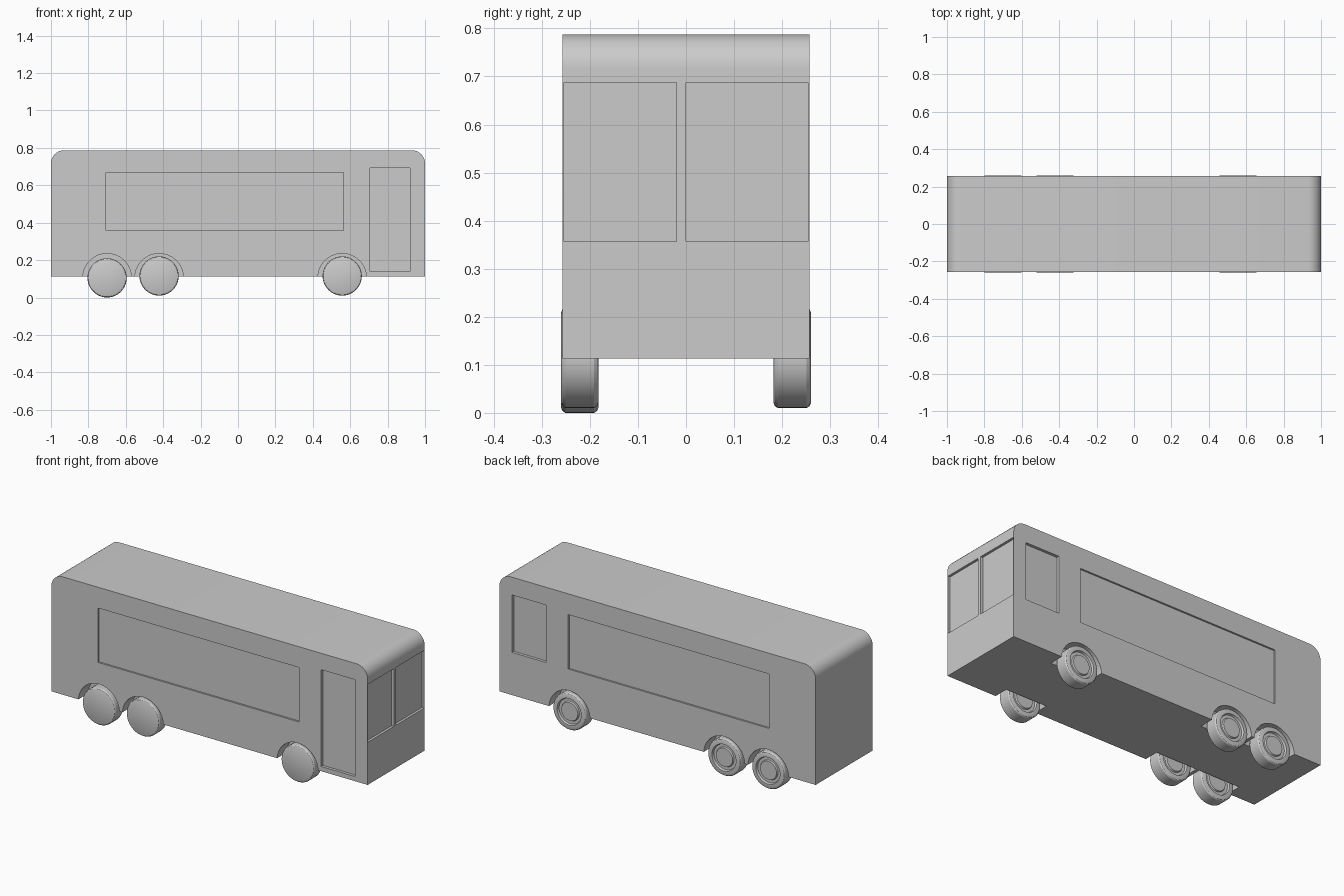
import bpy, bmesh, math
from mathutils import Matrix, Vector

if "Cube" in bpy.data.objects:
    bpy.data.objects.remove(bpy.data.objects["Cube"])

HALF_W, Z0, Z1, R = 0.257, 0.113, 0.787, 0.07
WHEELS_X = (-0.70, -0.422, 0.557)


def finish(bm, name):
    bmesh.ops.recalc_face_normals(bm, faces=bm.faces)
    mesh = bpy.data.meshes.new(name)
    bm.to_mesh(mesh)
    bm.free()
    ob = bpy.data.objects.new(name, mesh)
    bpy.context.collection.objects.link(ob)
    return ob


def smooth(ob):
    bpy.ops.object.select_all(action='DESELECT')
    ob.select_set(True)
    bpy.context.view_layer.objects.active = ob
    bpy.ops.object.shade_smooth_by_angle(angle=math.radians(30))


def box(bm, lo, hi):
    lo, hi = Vector(lo), Vector(hi)
    m = Matrix.Translation((lo + hi) / 2) @ Matrix.Diagonal((*(hi - lo), 1))
    bmesh.ops.create_cube(bm, size=1, matrix=m)


# Body shell: side profile with rounded roof ends, extruded across the width
bm = bmesh.new()
profile = [(-1, Z0), (1, Z0)]
for cx, start in ((1 - R, 0), (-1 + R, 90)):
    for i in range(9):
        a = math.radians(start + 90 * i / 8)
        profile.append((cx + R * math.cos(a), Z1 - R + R * math.sin(a)))
face = bm.faces.new([bm.verts.new((x, -HALF_W, z)) for x, z in profile])
ext = bmesh.ops.extrude_face_region(bm, geom=[face])
bmesh.ops.translate(bm, vec=(0, 2 * HALF_W, 0),
                    verts=[g for g in ext['geom'] if isinstance(g, bmesh.types.BMVert)])
body = finish(bm, "bus_body")

# Recess cutters: side windows, door, driver window, windscreen halves, arches
bm = bmesh.new()
for s in (-1, 1):
    def side(x0, x1, z0, z1, depth):
        y = sorted((s * (HALF_W - depth), s * (HALF_W + 0.1)))
        box(bm, (x0, y[0], z0), (x1, y[1], z1))
    side(-0.705, 0.565, 0.357, 0.668, 0.01)
    side(0.705, 0.92, 0.14 if s < 0 else 0.357, 0.693 if s < 0 else 0.685, 0.016)
    for x in WHEELS_X:
        m = Matrix.Translation((x, s * (HALF_W + 0.005), 0.105)) @ Matrix.Rotation(math.pi / 2, 4, 'X')
        bmesh.ops.create_cone(bm, cap_ends=True, segments=48, radius1=0.13,
                              radius2=0.13, depth=0.18, matrix=m)
for y0, y1 in ((-0.254, -0.02), (0.0, 0.254)):
    box(bm, (0.986, y0, 0.357), (1.1, y1, 0.687))
cutter = finish(bm, "recess_cutter")
cutter.hide_render = True

mod = body.modifiers.new("recesses", 'BOOLEAN')
mod.operation = 'DIFFERENCE'
mod.solver = 'EXACT'
mod.object = cutter
bpy.context.view_layer.objects.active = body
body.select_set(True)
bpy.ops.object.modifier_apply(modifier=mod.name)
bpy.data.objects.remove(cutter, do_unlink=True)
smooth(body)

# Wheels: lathed tyre, plain on the -y face and with a stepped hub on the +y face
WHEEL = [(-0.039, 0), (-0.039, 0.094), (-0.036, 0.101), (-0.030, 0.105), (0.030, 0.105),
         (0.036, 0.101), (0.039, 0.094), (0.039, 0.076), (0.027, 0.072),
         (0.027, 0.056), (0.035, 0.052), (0.035, 0)]


def wheel(name, loc):
    bm = bmesh.new()
    vs = [bm.verts.new((0, y, r)) for y, r in WHEEL]
    es = [bm.edges.new(p) for p in zip(vs, vs[1:])]
    bmesh.ops.spin(bm, geom=vs + es, cent=(0, 0, 0), axis=(0, 1, 0),
                   angle=2 * math.pi, steps=40)
    bmesh.ops.remove_doubles(bm, verts=bm.verts, dist=1e-5)
    ob = finish(bm, name)
    ob.location = loc
    smooth(ob)


for label, y, zs in (("near", -0.221, (0.105, 0.115, 0.115)), ("far", 0.221, (0.115, 0.115, 0.115))):
    for pos, x, z in zip(("rear", "middle", "front"), WHEELS_X, zs):
        wheel(f"{pos}_wheel_{label}", (x, y, z))
